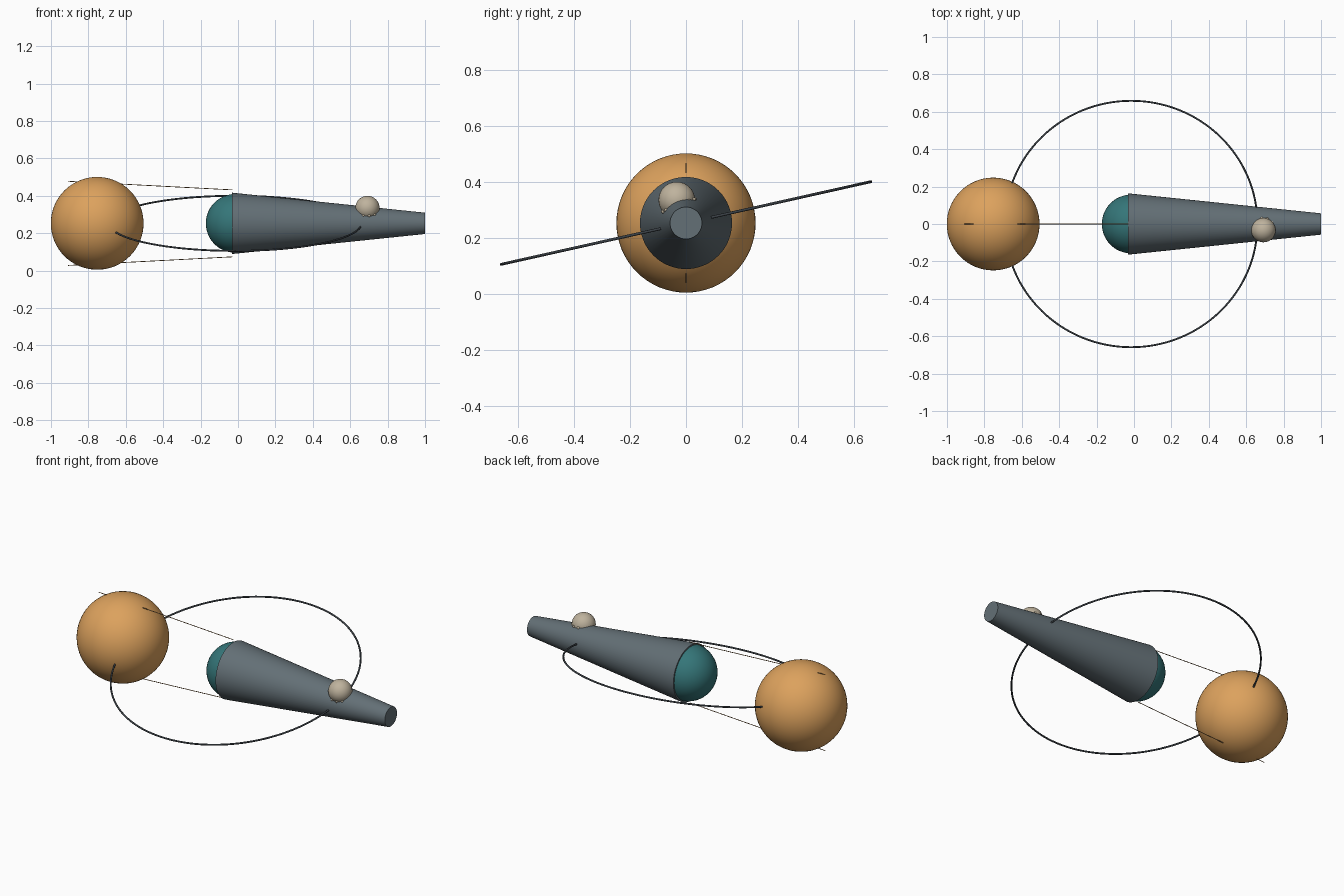
import bpy
import math
from mathutils import Vector

cube = bpy.data.objects.get("Cube")
if cube:
    bpy.data.objects.remove(cube, do_unlink=True)

AXIS_Z = 0.253


def material(name, rgb):
    m = bpy.data.materials.new(name)
    m.use_nodes = True
    color = (*rgb, 1.0)
    m.diffuse_color = color
    m.node_tree.nodes["Principled BSDF"].inputs["Base Color"].default_value = color
    return m


amber = material("amber", (0.72, 0.36, 0.11))
teal = material("teal", (0.035, 0.18, 0.19))
slate = material("slate grey", (0.125, 0.16, 0.18))
charcoal = material("charcoal", (0.045, 0.055, 0.065))
beige = material("beige", (0.52, 0.45, 0.34))
bronze = material("bronze", (0.35, 0.2, 0.08))


def finish(name, mat):
    obj = bpy.context.object
    obj.name = name
    obj.data.materials.append(mat)
    bpy.ops.object.shade_smooth_by_angle(angle=math.radians(35))
    return obj


def ball(name, center, radius, mat, segments=48):
    bpy.ops.mesh.primitive_uv_sphere_add(
        segments=segments, ring_count=segments // 2, radius=radius, location=center)
    return finish(name, mat)


def rod(name, start, end, r1, r2, mat, sides=64):
    start, end = Vector(start), Vector(end)
    d = end - start
    bpy.ops.mesh.primitive_cone_add(
        vertices=sides, radius1=r1, radius2=r2, depth=d.length,
        location=(start + end) / 2, rotation=d.to_track_quat("Z", "Y").to_euler())
    return finish(name, mat)


# Large ball, domed nose and tapered hull along x
ball("large_ball", (-0.753, 0, AXIS_Z), 0.248, amber, 64)
ball("nose_dome", (-0.015, 0, AXIS_Z), 0.157, teal)
rod("tapered_hull", (-0.032, 0, AXIS_Z), (1.0, 0, AXIS_Z), 0.164, 0.057, slate)

# Tilted hoop
bpy.ops.mesh.primitive_torus_add(
    major_segments=128, minor_segments=12, major_radius=0.675, minor_radius=0.005,
    location=(-0.015, 0, AXIS_Z), rotation=(math.radians(12.6), 0, 0))
finish("tilted_hoop", charcoal)

# Upper and lower wires linking hull and ball
for side, label in ((1, "upper"), (-1, "lower")):
    rod(label + "_wire", (-0.03, 0, AXIS_Z + side * 0.179),
        (-0.91, 0, AXIS_Z + side * 0.225), 0.002, 0.002, bronze, 8)

# Small pod seated on the hull, with studs around its base
pod = Vector((0.692, -0.033, 0.335))
ball("pod", pod, 0.065, beige, 32)
normal = Vector((0, -0.37, 0.93)).normalized()
forward = Vector((1, 0, 0))
across = normal.cross(forward)
STUDS = 12
for i in range(STUDS):
    a = math.tau * (i + 0.3) / STUDS
    spot = pod - normal * 0.02 + (forward * math.cos(a) + across * math.sin(a)) * 0.06
    ball("pod_stud", spot, 0.008, beige, 12)
